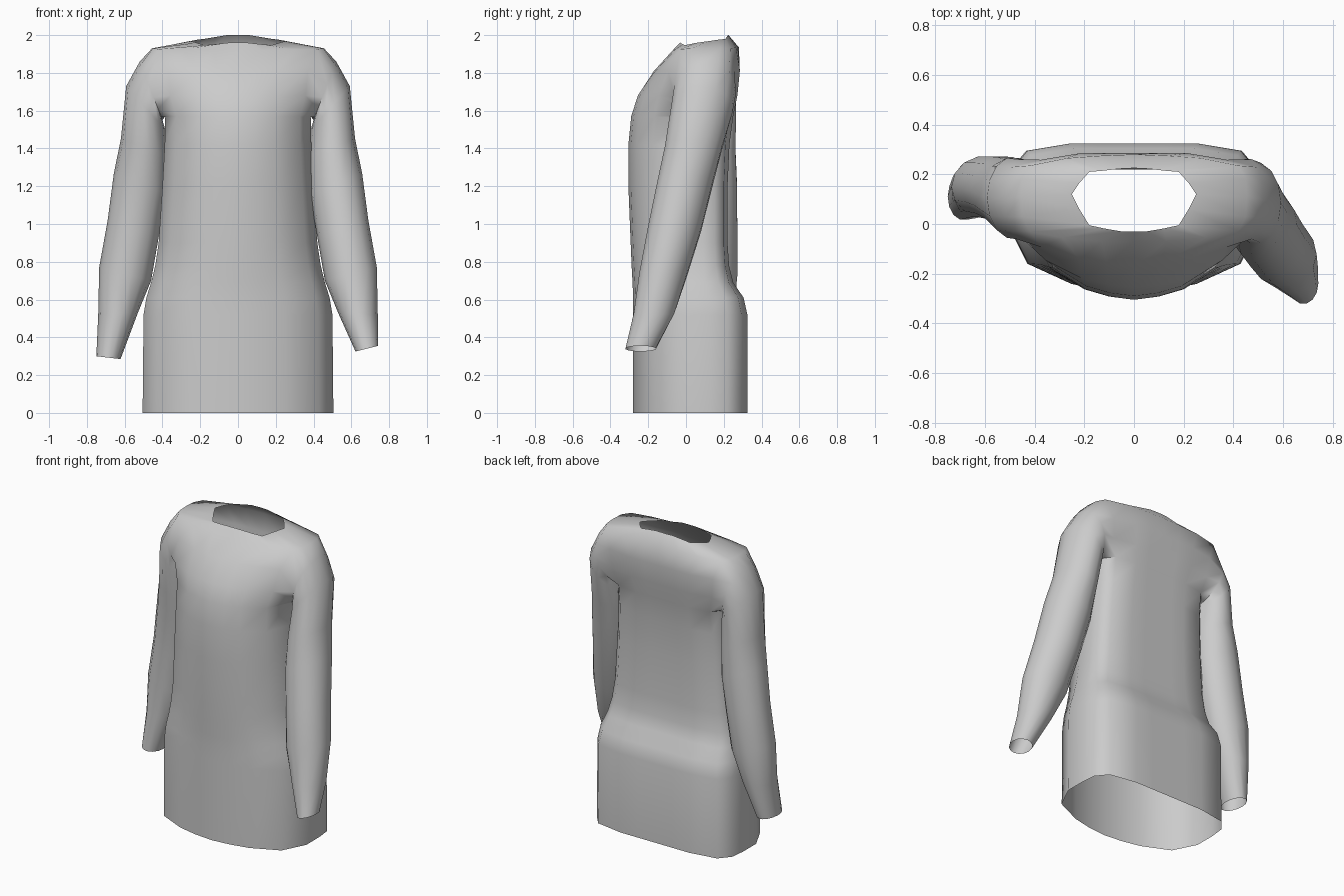
import bpy, bmesh, math
from mathutils import Vector

if "Cube" in bpy.data.objects:
    bpy.data.objects.remove(bpy.data.objects["Cube"])

# Half cross-section of the body, front centre to back centre (x, y as fractions)
SECTION = [(0, -1), (.25, -.96), (.5, -.87), (.85, -.6), (1, -.1), (1, .35),
           (.98, .66), (.86, .9), (.5, 1), (.25, 1), (0, 1)]
YC = .02
# Body rings: z, half width, front y, back y
BODY = [(0, .505, -.28, .325), (.52, .5, -.28, .325), (.61, .485, -.28, .305),
        (.69, .46, -.283, .25), (.78, .438, -.288, .228), (.9, .42, -.293, .22),
        (1.2, .4, -.305, .22), (1.42, .388, -.305, .23), (1.57, .385, -.29, .25),
        (1.68, .42, -.255, .272), (1.81, .435, -.17, .285)]
# Half shoulder line and half neck rim
SHOULDER = [(0, -.07, 1.92), (.13, -.07, 1.92), (.29, -.055, 1.925), (.42, -.03, 1.925),
            (.45, .03, 1.93), (.455, .11, 1.93), (.45, .18, 1.93), (.42, .235, 1.93),
            (.27, .265, 1.935), (.13, .275, 1.935), (0, .28, 1.935)]
NECK = [(0, -.03, 1.96), (.05, -.03, 1.96), (.12, -.018, 1.952), (.18, -.005, 1.947),
        (.22, .06, 1.96), (.25, .12, 1.968), (.22, .165, 1.975), (.18, .21, 1.98),
        (.12, .215, 1.99), (.06, .222, 2), (0, .225, 2)]
# Sleeve rings: outer x, outer z, inner x, inner z
SLEEVE = [(.52, 1.86, .4, 1.55), (.592, 1.73, .385, 1.5), (.62, 1.45, .375, 1.36),
          (.657, 1.27, .38, 1.16), (.69, 1.02, .42, .93), (.735, .77, .46, .7),
          (.74, .52, .53, .53)]
# Per side: sign, cuff ring, (centre y, half depth) per ring
SIDES = [(1, (.742, .355, .622, .325),
          [(.1, .165), (.085, .165), (.04, .155), (-.005, .15), (-.06, .145),
           (-.12, .13), (-.17, .11), (-.24, .082)]),
         (-1, (.75, .3, .622, .285),
          [(.1, .165), (.105, .165), (.115, .15), (.135, .138), (.145, .13),
           (.15, .125), (.14, .115), (.11, .095)])]

bm = bmesh.new()


def mirrored_ring(half):
    pts = list(half) + [(-x, y, z) for x, y, z in half[-2:0:-1]]
    return [bm.verts.new(p) for p in pts]


def skin(a, b, skip=()):
    n = len(a)
    for i in range(n):
        if i not in skip:
            j = (i + 1) % n
            bm.faces.new((a[i], a[j], b[j], b[i]))


# Body shell with armholes left open
rings = []
for z, w, yf, yb in BODY:
    rings.append(mirrored_ring([(u * w, YC + (v * (YC - yf) if v < 0 else v * (yb - YC)), z)
                                for u, v in SECTION]))
rings += [mirrored_ring(SHOULDER), mirrored_ring(NECK)]
hole = {3, 4, 5, 6, 13, 14, 15, 16}
for k in range(len(rings) - 1):
    skin(rings[k], rings[k + 1], hole if 8 <= k <= 10 else ())

# Sleeves grown out of the armhole edges
LOOP = [(5, 11), (4, 11), (3, 11), (3, 10), (3, 9), (3, 8), (4, 8), (5, 8),
        (6, 8), (7, 8), (7, 9), (7, 10), (7, 11), (6, 11)]
for s, cuff, depth in SIDES:
    prev = [rings[r][c if s > 0 else 20 - c] for c, r in LOOP]
    for (xo, zo, xi, zi), (yc, b) in zip(SLEEVE + [cuff], depth):
        mid = Vector((s * (xo + xi) / 2, yc, (zo + zi) / 2))
        half = Vector((s * (xo - xi) / 2, 0, (zo - zi) / 2))
        cur = []
        for i in range(14):
            t = 2 * math.pi * i / 14
            cur.append(bm.verts.new(mid + half * math.cos(t) - Vector((0, b * math.sin(t), 0))))
        skin(prev, cur)
        prev = cur

bmesh.ops.recalc_face_normals(bm, faces=bm.faces)
if sum(f.normal.y * f.calc_center_median().y * f.calc_area() for f in bm.faces) < 0:
    bmesh.ops.reverse_faces(bm, faces=bm.faces)
mesh = bpy.data.meshes.new("long_sleeved_dress")
bm.to_mesh(mesh)
bm.free()
obj = bpy.data.objects.new("long_sleeved_dress", mesh)
bpy.context.collection.objects.link(obj)
bpy.context.view_layer.objects.active = obj
obj.select_set(True)
bpy.ops.object.shade_smooth_by_angle(angle=math.radians(60))
